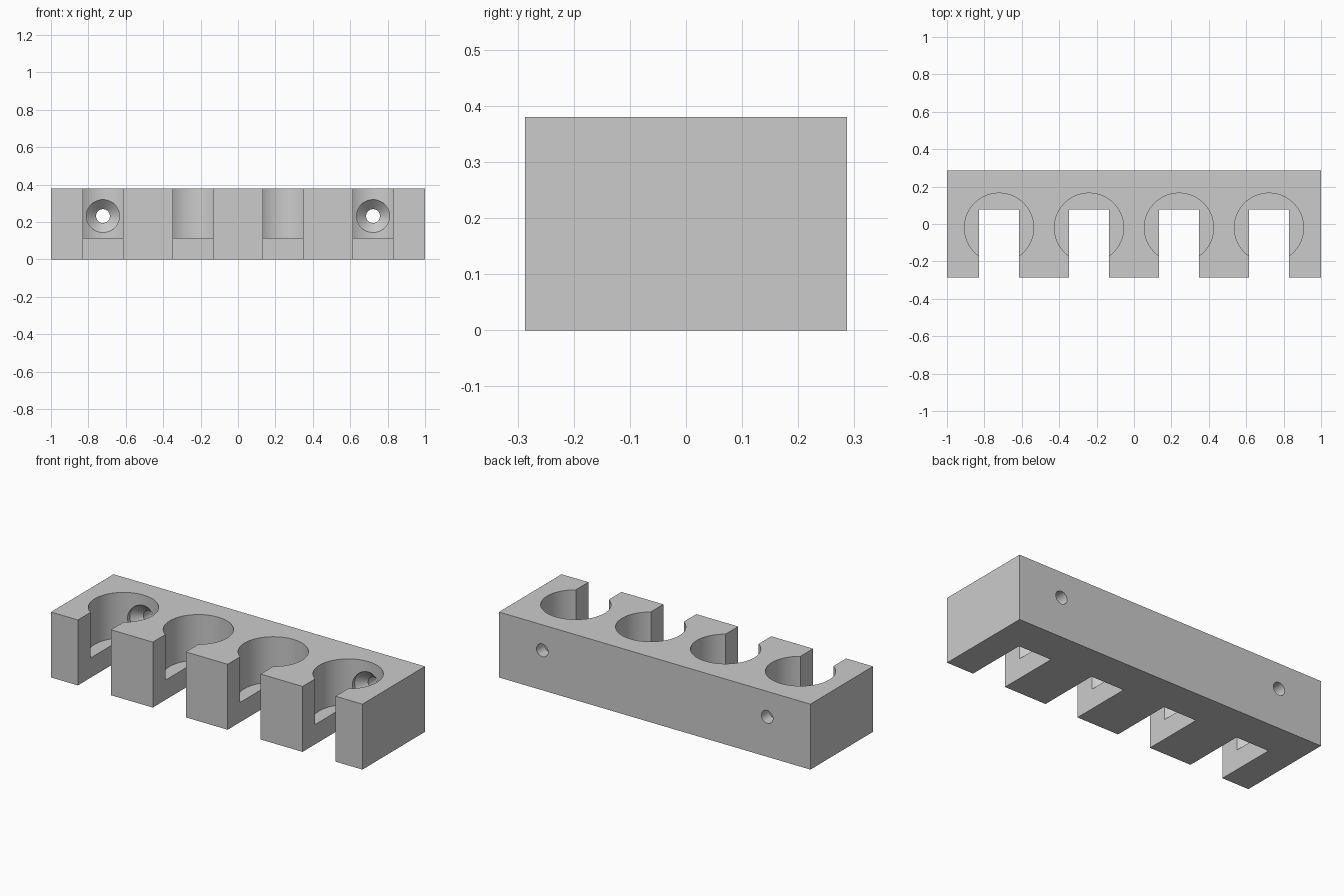
import bpy
import math
from mathutils import Matrix

old = bpy.data.objects.get("Cube")
if old:
    bpy.data.objects.remove(old, do_unlink=True)

LENGTH, DEPTH, HEIGHT = 2.0, 0.574, 0.38
PITCH = 0.481
FLOOR = 0.115
HOLE_X, HOLE_Z = 0.722, 0.232

grey = bpy.data.materials.new("plain grey")
grey.use_nodes = True
colour = (0.6, 0.6, 0.6, 1)
grey.diffuse_color = colour
grey.node_tree.nodes["Principled BSDF"].inputs["Base Color"].default_value = colour


def make_object(name, verts, faces):
    mesh = bpy.data.meshes.new(name)
    mesh.from_pydata(verts, [], faces)
    obj = bpy.data.objects.new(name, mesh)
    bpy.context.collection.objects.link(obj)
    mesh.materials.append(grey)
    return obj


def lathe(name, profile, matrix, sides):
    """Closed solid turned from (radius, height) pairs, lowest first."""
    verts, faces = [], []
    for radius, height in profile:
        for i in range(sides):
            a = math.tau * i / sides
            verts.append(matrix @ Matrix.Rotation(a, 4, "Z").to_3x3().to_4x4()
                         @ Matrix.Translation((radius, 0, height)).translation)
    for r in range(len(profile) - 1):
        for i in range(sides):
            j = (i + 1) % sides
            faces.append((r * sides + i, r * sides + j,
                          (r + 1) * sides + j, (r + 1) * sides + i))
    last = (len(profile) - 1) * sides
    faces.append(tuple(reversed(range(sides))))
    faces.append(tuple(range(last, last + sides)))
    return make_object(name, verts, faces)


def box(name, low, high):
    bpy.ops.mesh.primitive_cube_add(size=1)
    obj = bpy.context.object
    obj.name = name
    size = [b - a for a, b in zip(low, high)]
    mid = [(a + b) / 2 for a, b in zip(low, high)]
    obj.data.transform(Matrix.Translation(mid) @ Matrix.Diagonal((*size, 1)))
    obj.data.materials.append(grey)
    return obj


def cut(target, cutter):
    cutter.hide_render = True
    mod = target.modifiers.new("cut", "BOOLEAN")
    mod.operation = "DIFFERENCE"
    mod.solver = "EXACT"
    mod.object = cutter
    bpy.context.view_layer.objects.active = target
    bpy.ops.object.modifier_apply(modifier=mod.name)
    bpy.data.objects.remove(cutter, do_unlink=True)


# Solid block
rack = box("holder_block", (-LENGTH / 2, -DEPTH / 2, 0), (LENGTH / 2, DEPTH / 2, HEIGHT))

# Round pockets with open slots to the front
for n in range(4):
    x = (n - 1.5) * PITCH
    cut(rack, lathe("pocket_cutter", [(0.185, FLOOR), (0.185, 0.5)],
                    Matrix.Translation((x, -0.02, 0)), 96))
    cut(rack, box("slot_cutter", (x - 0.106, -0.5, -0.1), (x + 0.106, 0.077, 0.5)))

# Countersunk screw holes through the back wall of the outer pockets
screw_profile = [(0.088, 0.0), (0.088, 0.165), (0.037, 0.216), (0.037, 0.4)]
for side in (-1, 1):
    place = Matrix.Translation((side * HOLE_X, 0, HOLE_Z)) @ Matrix.Rotation(-math.pi / 2, 4, "X")
    cut(rack, lathe("screw_cutter", screw_profile, place, 48))

# Smooth round walls, crisp edges
bpy.ops.object.select_all(action="DESELECT")
rack.select_set(True)
bpy.context.view_layer.objects.active = rack
bpy.ops.object.shade_smooth_by_angle(angle=math.radians(30))
